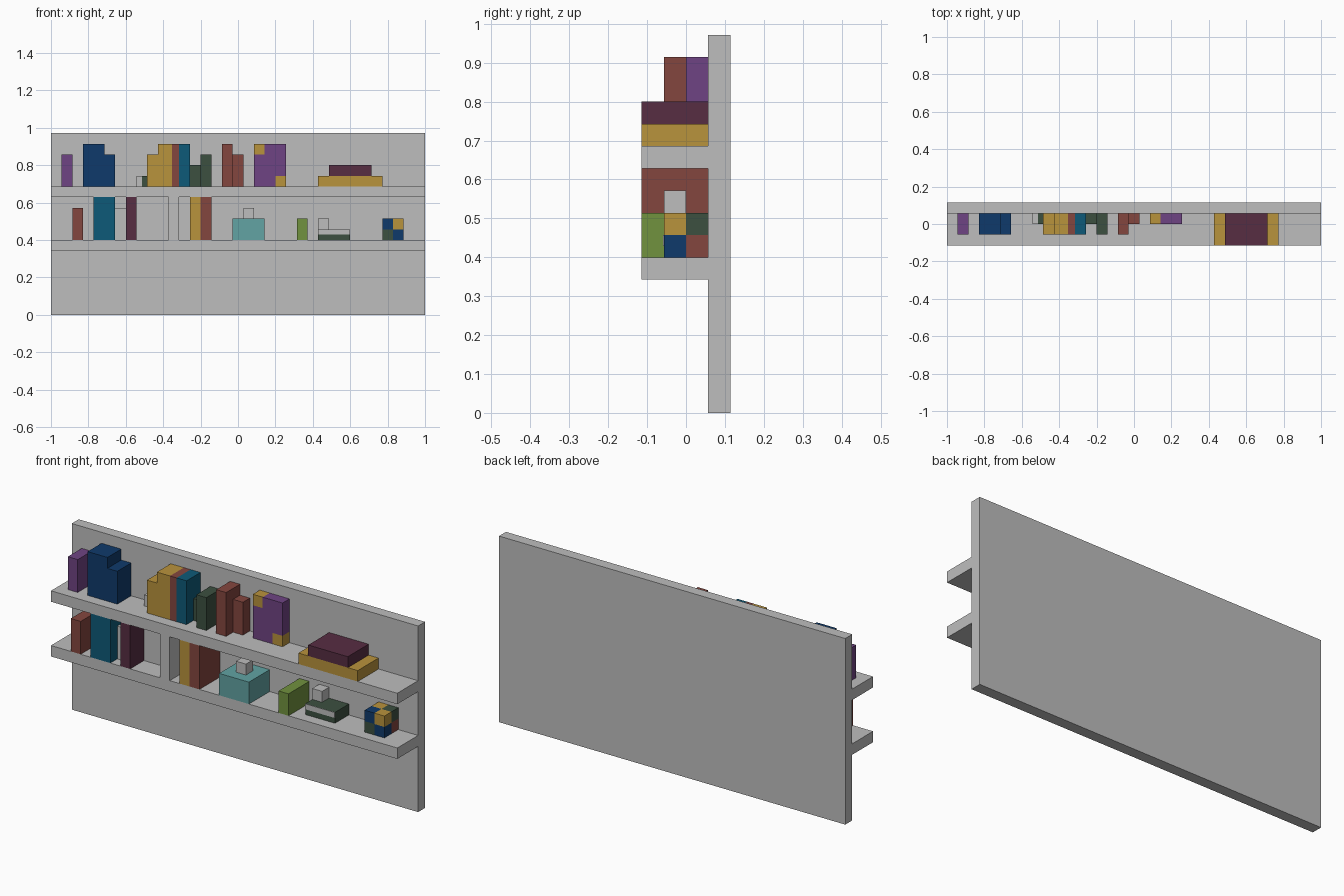
import bpy
import bmesh

cube = bpy.data.objects.get("Cube")
if cube:
    bpy.data.objects.remove(cube, do_unlink=True)

U = 2 / 35  # one grid cell


def linear(c):
    c /= 255
    return c / 12.92 if c <= 0.04045 else ((c + 0.055) / 1.055) ** 2.4


def material(name, hexcode):
    rgb = [linear(int(hexcode[i:i + 2], 16)) for i in (0, 2, 4)]
    mat = bpy.data.materials.new(name)
    mat.use_nodes = True
    mat.diffuse_color = (*rgb, 1)
    bsdf = mat.node_tree.nodes["Principled BSDF"]
    bsdf.inputs["Base Color"].default_value = (*rgb, 1)
    bsdf.inputs["Roughness"].default_value = 0.8
    return mat


MATS = {n: material(n, h) for n, h in {
    "light grey": "BEBEBE", "purple": "6F4483", "navy": "0F3A6B",
    "ochre": "B9933C", "brick red": "84463F", "deep teal": "0D5A78",
    "dark green": "3C5040", "maroon": "572D42", "pale teal": "62A3A3",
    "leaf green": "71923F"}.items()}


def part(name, color, *boxes):
    """Boxes in grid cells (x0, x1, y0, y1, z0, z1), x from the right end,
    y from the shelf front, z from the floor."""
    bm = bmesh.new()
    for x0, x1, y0, y1, z0, z1 in boxes:
        verts = bmesh.ops.create_cube(bm, size=1)["verts"]
        for v in verts:
            v.co.x = (x1 if v.co.x > 0 else x0) * U - 1
            v.co.y = ((y1 if v.co.y > 0 else y0) - 2) * U
            v.co.z = (z1 if v.co.z > 0 else z0) * U
    mesh = bpy.data.meshes.new(name)
    bm.to_mesh(mesh)
    bm.free()
    mesh.materials.append(MATS[color])
    obj = bpy.data.objects.new(name, mesh)
    bpy.context.collection.objects.link(obj)
    return obj


# Wall and shelves
part("wall", "light grey", (0, 35, 3, 4, 0, 17))
part("lower_shelf", "light grey", (0, 35, 0, 3, 6, 7))
part("upper_shelf", "light grey", (0, 35, 0, 3, 11, 12))

# Upper shelf: books
part("purple_book", "purple", (1, 2, 1, 3, 12, 15))
part("navy_books", "navy", (3, 5, 1, 3, 12, 16), (5, 6, 1, 3, 12, 15))
part("small_block_pale_half", "light grey", (8, 8.5, 2, 3, 12, 13))
part("small_block_green_half", "dark green", (8.5, 9, 2, 3, 12, 13))
part("ochre_books", "ochre", (9, 10, 1, 3, 12, 15), (10, 11.33, 1, 3, 12, 16))
part("red_thin_book", "brick red", (11.33, 12, 1, 3, 12, 16))
part("teal_book", "deep teal", (12, 13, 1, 3, 12, 16))
part("dark_green_books", "dark green",
     (13, 14, 2, 3, 12, 14), (14, 15, 1, 3, 12, 15))
part("red_books", "brick red", (16, 17, 1, 3, 12, 16), (17, 18, 2, 3, 12, 15))

# Upper shelf: upright book with ochre corners
part("display_book", "purple", (19, 20, 2, 3, 12, 15),
     (20, 21, 2, 3, 12, 16), (21, 22, 2, 3, 13, 16))
part("display_book_corners", "ochre",
     (19, 20, 2, 3, 15, 16), (21, 22, 2, 3, 12, 13))

# Upper shelf: lying books
part("lying_book_bottom", "ochre", (25, 31, 0, 3, 12, 13))
part("lying_book_top", "maroon", (26, 30, 0, 3, 13, 14))

# Lower shelf: books and divider
part("lower_red_book", "brick red", (2, 3, 0, 3, 7, 10))
part("lower_teal_book", "deep teal", (4, 6, 0, 3, 7, 11))
part("lower_pale_book", "light grey", (6, 7, 1, 3, 7, 10))
part("lower_maroon_book", "maroon", (7, 8, 0, 3, 7, 11))
part("pale_panel", "light grey", (8, 11, 2, 3, 7, 11))
part("pale_divider", "light grey", (11, 12, 0, 3, 7, 11))
part("lower_ochre_book", "ochre", (13, 14, 0, 3, 7, 11))
part("lower_end_book", "brick red", (14, 15, 0, 3, 7, 11))

# Lower shelf: box with knob
part("lidded_box", "pale teal", (17, 20, 0, 3, 7, 9))
part("box_knob", "light grey", (18, 19, 1, 2, 9, 10))

# Lower shelf: green book and small machine
part("leaf_green_book", "leaf green", (23, 24, 0, 3, 7, 9))
part("machine_body", "dark green", (25, 28, 1, 3, 7, 8))
part("machine_front_plate", "light grey", (25, 28, 0.96, 1, 7.5, 8))
part("machine_top", "light grey", (25, 26, 2, 3, 8, 9))

# Lower shelf: block globe, one colour per cell
GLOBE = {(0, 0, 0): "dark green", (1, 0, 0): "navy", (0, 1, 0): "navy",
         (1, 1, 0): "brick red", (0, 0, 1): "navy", (1, 0, 1): "ochre",
         (0, 1, 1): "ochre", (1, 1, 1): "dark green"}
for (i, j, k), color in GLOBE.items():
    name = "globe_%s_%s_%s" % (("right", "left")[i], ("front", "back")[j],
                               ("bottom", "top")[k])
    part(name, color, (31 + i, 32 + i, 1 + j, 2 + j, 7 + k, 8 + k))
